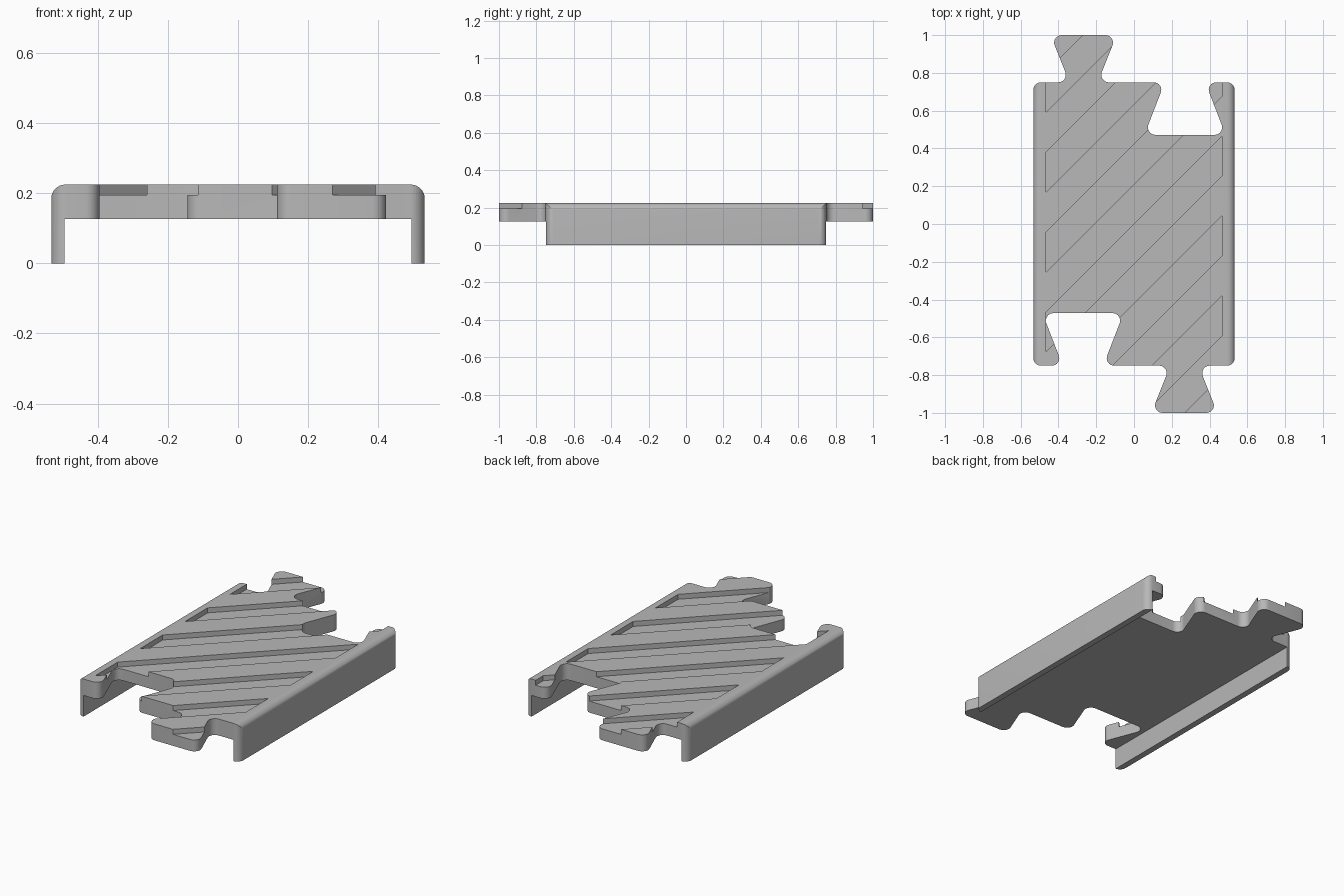
import bpy, bmesh, math
from mathutils import Vector

cube = bpy.data.objects.get("Cube")
if cube:
    bpy.data.objects.remove(cube, do_unlink=True)

HALF_W, HALF_L, TOP = 0.533, 0.75, 0.225
WALL_IN, DECK_BOTTOM = 0.495, 0.127
ROUND = 0.04

grey = bpy.data.materials.new("plain grey")
grey.use_nodes = True
colour = (0.48, 0.48, 0.48, 1)
grey.diffuse_color = colour
grey.node_tree.nodes["Principled BSDF"].inputs["Base Color"].default_value = colour


def rounded(corners, steps=8):
    """Replace each (x, y, radius) corner by an arc tangent to both edges."""
    out = []
    n = len(corners)
    for i, (x, y, r) in enumerate(corners):
        p = Vector((x, y))
        if not r:
            out.append(p)
            continue
        a = (Vector(corners[i - 1][:2]) - p).normalized()
        b = (Vector(corners[(i + 1) % n][:2]) - p).normalized()
        half = a.angle(b) / 2
        centre = p + (a + b).normalized() * r / math.sin(half)
        start = p + a * r / math.tan(half) - centre
        end = p + b * r / math.tan(half) - centre
        sweep = start.angle(end)
        for k in range(steps + 1):
            t = k / steps
            out.append(centre + (start * math.sin((1 - t) * sweep)
                                 + end * math.sin(t * sweep)) / math.sin(sweep))
    return out


def prism(name, loops, place, offset):
    """Extrude flat loops, placed in space by a function, along an offset."""
    bm = bmesh.new()
    for loop in loops:
        face = bm.faces.new([bm.verts.new(place(p)) for p in loop])
        ext = bmesh.ops.extrude_face_region(bm, geom=[face], use_keep_orig=True)
        verts = [v for v in ext["geom"] if isinstance(v, bmesh.types.BMVert)]
        bmesh.ops.translate(bm, verts=verts, vec=offset)
    bmesh.ops.recalc_face_normals(bm, faces=bm.faces)
    mesh = bpy.data.meshes.new(name)
    bm.to_mesh(mesh)
    bm.free()
    mesh.materials.append(grey)
    obj = bpy.data.objects.new(name, mesh)
    bpy.context.collection.objects.link(obj)
    return obj


def combine(target, tool, operation):
    mod = target.modifiers.new(operation.lower(), "BOOLEAN")
    mod.object, mod.operation, mod.solver = tool, operation, "EXACT"
    bpy.ops.object.select_all(action="DESELECT")
    target.select_set(True)
    bpy.context.view_layer.objects.active = target
    bpy.ops.object.modifier_apply(modifier=mod.name)
    bpy.data.objects.remove(tool, do_unlink=True)


# Plan outline of one end: a dovetail socket, then a dovetail tab
SOCKET, TAB = -0.27, 0.267
end = [(-HALF_W, -HALF_L)]
end += [(SOCKET + dx, y) for dx, y in
        ((-0.107, -HALF_L), (-0.215, -0.472), (0.215, -0.472), (0.107, -HALF_L))]
end += [(TAB + dx, y) for dx, y in
        ((-0.075, -HALF_L), (-0.175, -1), (0.175, -1), (0.075, -HALF_L))]
end += [(HALF_W, -HALF_L)]
# The other end is the same, turned half way round
plan = [(s * x, s * y, ROUND) for s in (1, -1) for x, y in end]
body = prism("interlocking_channel_cover", [rounded(plan)],
             lambda p: (p.x, p.y, -0.05), (0, 0, 0.4))

# Channel cross-section: thin side walls, deck, rounded upper edges
w = HALF_W + 0.0003
section = [(-w, 0, 0), (-WALL_IN, 0, 0), (-WALL_IN, DECK_BOTTOM, 0),
           (WALL_IN, DECK_BOTTOM, 0), (WALL_IN, 0, 0), (w, 0, 0),
           (w, TOP, ROUND), (-w, TOP, ROUND)]
channel = prism("channel_section", [rounded(section)],
                lambda p: (p.x, -1.2, p.y), (0, 2.4, 0))
combine(body, channel, "INTERSECT")

# Diagonal grooves across the deck
PITCH, EDGE = 0.4235, 0.467
bands = []
for k in range(-3, 4):
    hi = k * PITCH
    lo = hi - PITCH / 2
    bands.append([Vector((x, x + c)) for x, c in
                  ((-EDGE, lo), (EDGE, lo), (EDGE, hi), (-EDGE, hi))])
grooves = prism("groove_cutter", bands,
                lambda p: (p.x, p.y, TOP - 0.03), (0, 0, 0.1))
combine(body, grooves, "DIFFERENCE")

bpy.ops.object.shade_smooth_by_angle(angle=math.radians(30))
